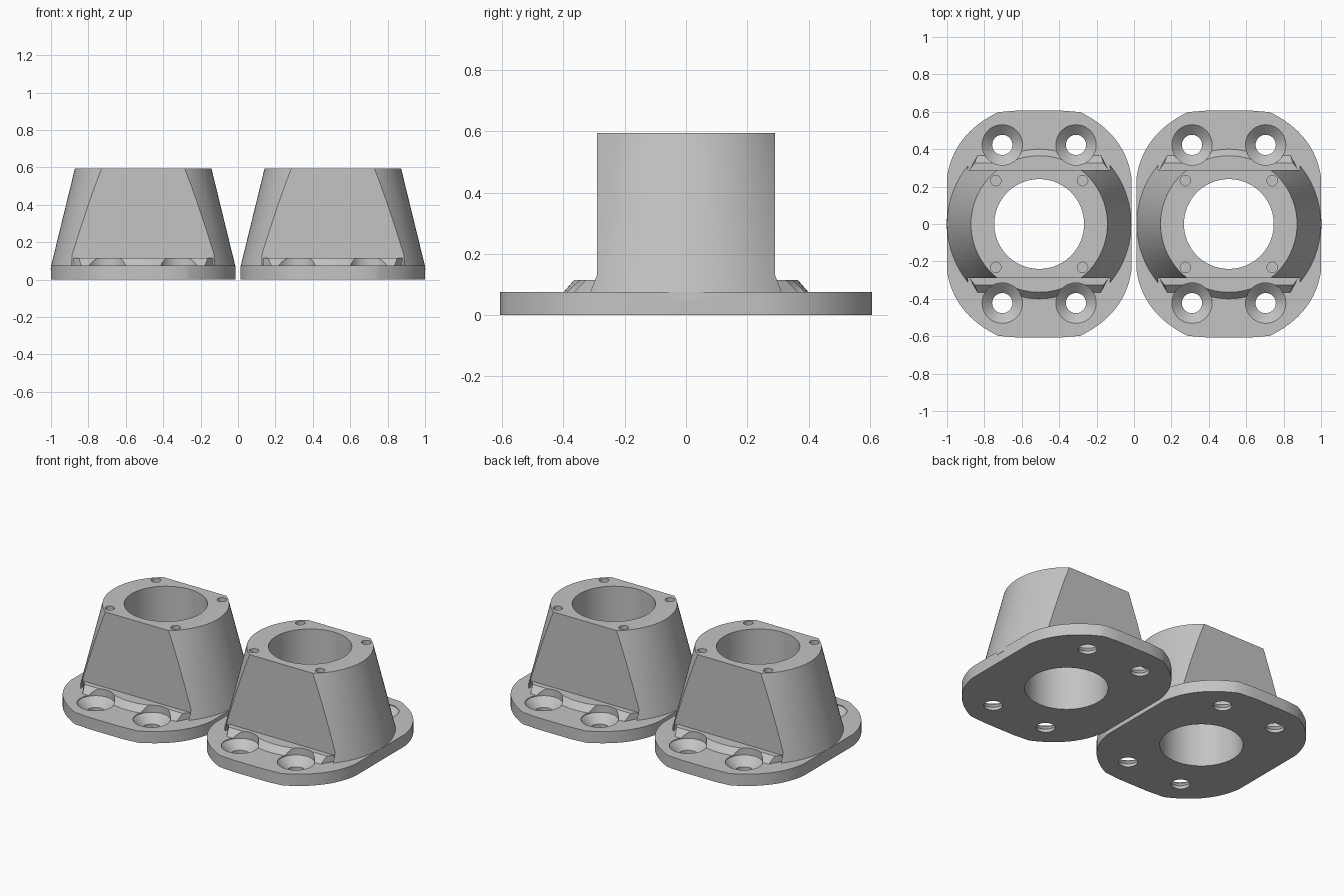
import bpy, bmesh, math
from mathutils import Vector

if "Cube" in bpy.data.objects:
    bpy.data.objects.remove(bpy.data.objects["Cube"])

SPACING = 0.507      # offset of each housing from the centre
T, H = 0.075, 0.595  # plate thickness, total height

metal = bpy.data.materials.new("light grey")
metal.diffuse_color = (0.55, 0.55, 0.55, 1)
metal.use_nodes = True
metal.node_tree.nodes["Principled BSDF"].inputs["Base Color"].default_value = metal.diffuse_color


def loft(name, rings):
    """Solid through stacked rings with equal point counts."""
    bm = bmesh.new()
    loops = [[bm.verts.new(p) for p in ring] for ring in rings]
    n = len(loops[0])
    for a, b in zip(loops, loops[1:]):
        for i in range(n):
            j = (i + 1) % n
            bm.faces.new((a[i], a[j], b[j], b[i]))
    bm.faces.new(loops[0][::-1])
    bm.faces.new(loops[-1])
    bmesh.ops.recalc_face_normals(bm, faces=bm.faces)
    me = bpy.data.meshes.new(name)
    bm.to_mesh(me)
    bm.free()
    ob = bpy.data.objects.new(name, me)
    bpy.context.collection.objects.link(ob)
    return ob


def turned(name, profile, x=0, y=0, n=96):
    """Round solid from (radius, height) pairs."""
    return loft(name, [[(x + r * math.cos(2 * math.pi * i / n),
                         y + r * math.sin(2 * math.pi * i / n), z)
                        for i in range(n)] for r, z in profile])


def box(name, x0, x1, y0, y1, z0, z1):
    return loft(name, [[(x0, y0, z), (x1, y0, z), (x1, y1, z), (x0, y1, z)]
                       for z in (z0, z1)])


def combine(target, tool, operation):
    mod = target.modifiers.new(operation, 'BOOLEAN')
    mod.operation, mod.solver, mod.object = operation, 'EXACT', tool
    bpy.context.view_layer.objects.active = target
    bpy.ops.object.modifier_apply(modifier=mod.name)
    bpy.data.objects.remove(tool)


# Flange plate: one rounded quarter, mirrored into the full outline
a, c, b = Vector((0.22, 0.598)), Vector((0.46, 0.48)), Vector((0.493, 0.25))
quarter = [Vector((0.11, 0.607))]
for i in range(17):
    t = i / 16
    quarter.append(a * (1 - t) ** 2 + c * 2 * t * (1 - t) + b * t * t)
half = [(p.x, p.y) for p in quarter] + [(p.x, -p.y) for p in reversed(quarter)]
outline = half + [(-x, y) for x, y in reversed(half)]
housing = loft("left_housing", [[(x, y, z) for x, y in outline] for z in (0, T)])

# Tapered body with flats cut on front and back
body = turned("body", [(0.495, T - 0.02), (0.492, T), (0.365, H)])
for s in (-1, 1):
    combine(body, box("flat_cutter", -0.38, 0.38, *sorted((s * 0.29, s * 0.7)), 0, 0.8),
            'DIFFERENCE')
combine(housing, body, 'UNION')

# Low sloped ledges at the foot of each flat, with a round collar in the middle
for s in (-1, 1):
    ledge = loft("ledge", [
        [(-0.36, s * 0.2, z), (0.36, s * 0.2, z), (w, s * 0.29, z),
         (v, s * y, z), (-v, s * y, z), (-w, s * 0.29, z)]
        for z, w, v, y in ((T - 0.02, 0.37, 0.33, 0.365), (T, 0.37, 0.33, 0.365),
                           (0.115, 0.372, 0.345, 0.325))])
    combine(housing, ledge, 'UNION')
combine(housing, turned("collar", [(0.40, T - 0.02), (0.40, T), (0.365, 0.115)]), 'UNION')

# Central bore
combine(housing, turned("bore", [(0.24, -0.1), (0.24, 0.8)]), 'DIFFERENCE')

# Countersunk screw holes and small pin holes at the four corners
for sx in (-1, 1):
    for sy in (-1, 1):
        screw = turned("screw_hole", [(0.054, -0.1), (0.054, 0.02), (0.108, 0.07),
                                      (0.108, 0.18)], sx * 0.197, sy * 0.423, 48)
        combine(housing, screw, 'DIFFERENCE')
        pin = turned("pin_hole", [(0.028, H - 0.1), (0.028, 0.8)],
                     sx * 0.232, sy * 0.232, 24)
        combine(housing, pin, 'DIFFERENCE')

# Finish and duplicate side by side
housing.data.materials.clear()
housing.data.materials.append(metal)
for poly in housing.data.polygons:
    poly.material_index = 0
bpy.ops.object.select_all(action='DESELECT')
housing.select_set(True)
bpy.context.view_layer.objects.active = housing
bpy.ops.object.shade_smooth_by_angle(angle=math.radians(25))
housing.location.x = -SPACING
twin = housing.copy()
twin.name = "right_housing"
twin.location.x = SPACING
bpy.context.collection.objects.link(twin)
